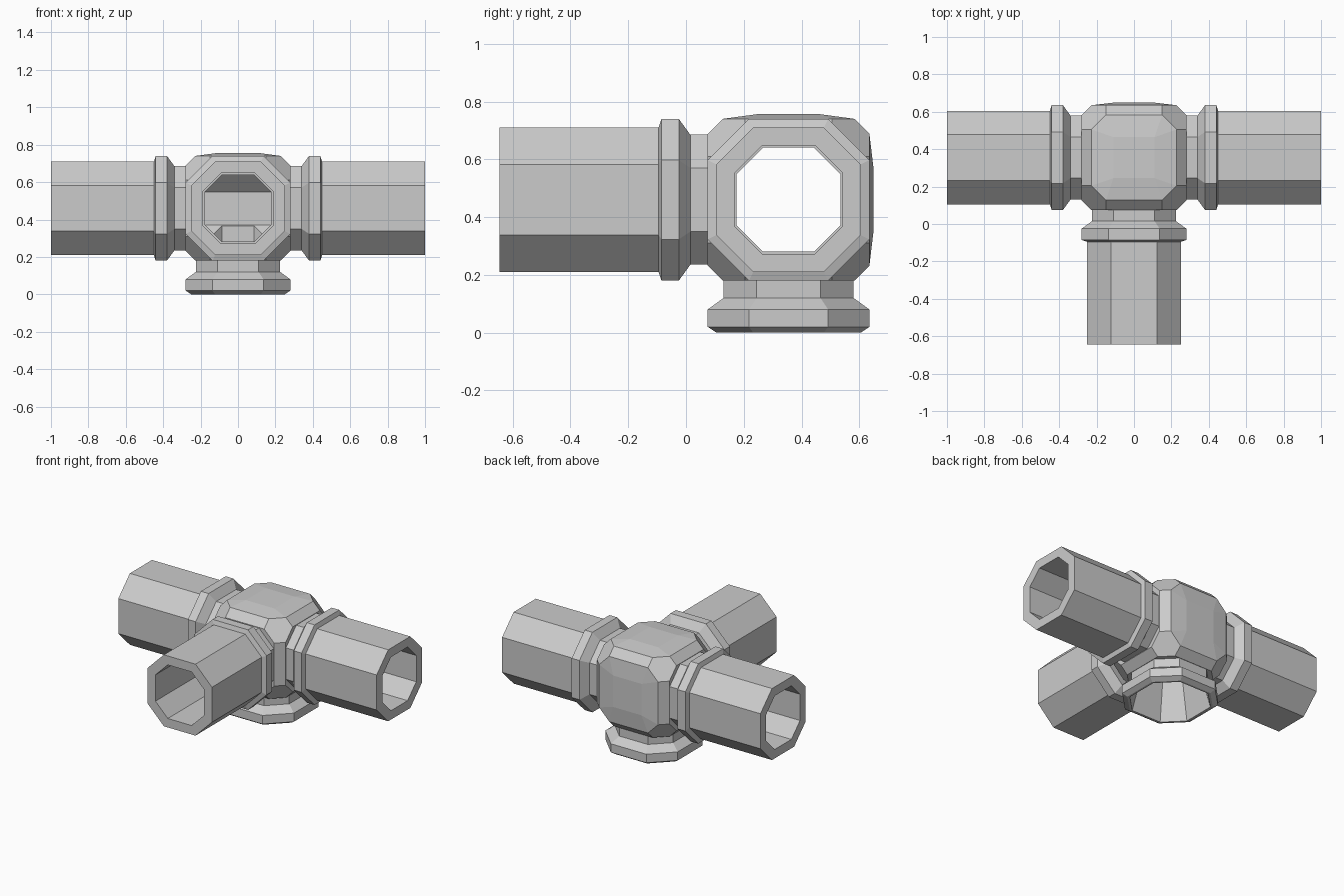
import bpy, bmesh, itertools
from mathutils import Vector, Matrix

if "Cube" in bpy.data.objects:
    bpy.data.objects.remove(bpy.data.objects["Cube"])

CENTRE = Vector((0, 0.355, 0.46))
DIRS = {"left": (-1, 0, 0), "right": (1, 0, 0), "front": (0, -1, 0), "bottom": (0, 0, -1)}


def octagon(r, s):
    """Octagon with flats at distance r and half side s."""
    return [(r, -s), (r, s), (s, r), (-s, r), (-r, s), (-r, -s), (-s, -r), (s, -r)]


def make_object(name, bm):
    bmesh.ops.recalc_face_normals(bm, faces=bm.faces)
    mesh = bpy.data.meshes.new(name)
    bm.to_mesh(mesh)
    bm.free()
    ob = bpy.data.objects.new(name, mesh)
    bpy.context.collection.objects.link(ob)
    return ob


def loft(name, direction, profile, closed=False):
    """Loft octagons (distance, radius) along a direction from the junction."""
    d = Vector(direction)
    u = Vector((0, 0, 1)) if abs(d.z) < 0.5 else Vector((1, 0, 0))
    v = d.cross(u)
    bm = bmesh.new()
    rings = [[bm.verts.new(CENTRE + d * t + u * a + v * b) for a, b in octagon(r, r * 0.49)]
             for t, r in profile]
    pairs = list(zip(rings, rings[1:]))
    if closed:
        pairs.append((rings[-1], rings[0]))
    else:
        bm.faces.new(rings[0])
        bm.faces.new(rings[-1])
    for p, q in pairs:
        for i in range(8):
            j = (i + 1) % 8
            bm.faces.new((p[i], p[j], q[j], q[i]))
    return make_object(name, bm)


def boolean(target, other, operation):
    mod = target.modifiers.new("join", 'BOOLEAN')
    mod.operation = operation
    mod.solver = 'EXACT'
    mod.object = other
    other.hide_render = True
    bpy.context.view_layer.objects.active = target
    bpy.ops.object.modifier_apply(modifier=mod.name)
    bpy.data.objects.remove(other)


# Junction body: chamfered block with low domes on the closed top and back
points = set()
for signs in itertools.product((-1, 1), repeat=3):
    for p in itertools.permutations((0.28, 0.228, 0.15)):
        points.add(tuple(a * b for a, b in zip(p, signs)))
    points.add((signs[0] * 0.11, signs[1] * 0.11, 0.296))
    points.add((signs[0] * 0.11, 0.294, signs[1] * 0.11))
bm = bmesh.new()
for p in sorted(points):
    bm.verts.new(CENTRE + Vector(p))
bmesh.ops.convex_hull(bm, input=bm.verts)
loose = [v for v in bm.verts if not v.link_faces]
bmesh.ops.delete(bm, geom=loose, context='VERTS')
bmesh.ops.dissolve_limit(bm, angle_limit=0.01, verts=bm.verts, edges=bm.edges)
fitting = make_object("junction_fitting", bm)

# Necks with collars
for side, d in DIRS.items():
    end = 0.46 if side == "bottom" else 0.45
    collar = [(0.23, 0.225), (0.34, 0.225), (0.38, 0.28), (0.44, 0.28), (end, 0.25)]
    boolean(fitting, loft(side + "_collar", d, collar), 'UNION')

# Bores through the fitting, the bottom one flared as an empty socket
boolean(fitting, loft("bore_x", (1, 0, 0), [(-0.6, 0.18), (0.6, 0.18)]), 'DIFFERENCE')
boolean(fitting, loft("bore_y", (0, -1, 0), [(0, 0.177), (0.6, 0.177)]), 'DIFFERENCE')
boolean(fitting, loft("bore_z", (0, 0, -1), [(0, 0.174), (0.2, 0.174), (0.48, 0.24)]), 'DIFFERENCE')

# Three octagonal pipes
for side in ("left", "right", "front"):
    loft(side + "_pipe", DIRS[side],
         [(0.43, 0.25), (1.0, 0.25), (1.0, 0.1875), (0.43, 0.1875)], closed=True)
